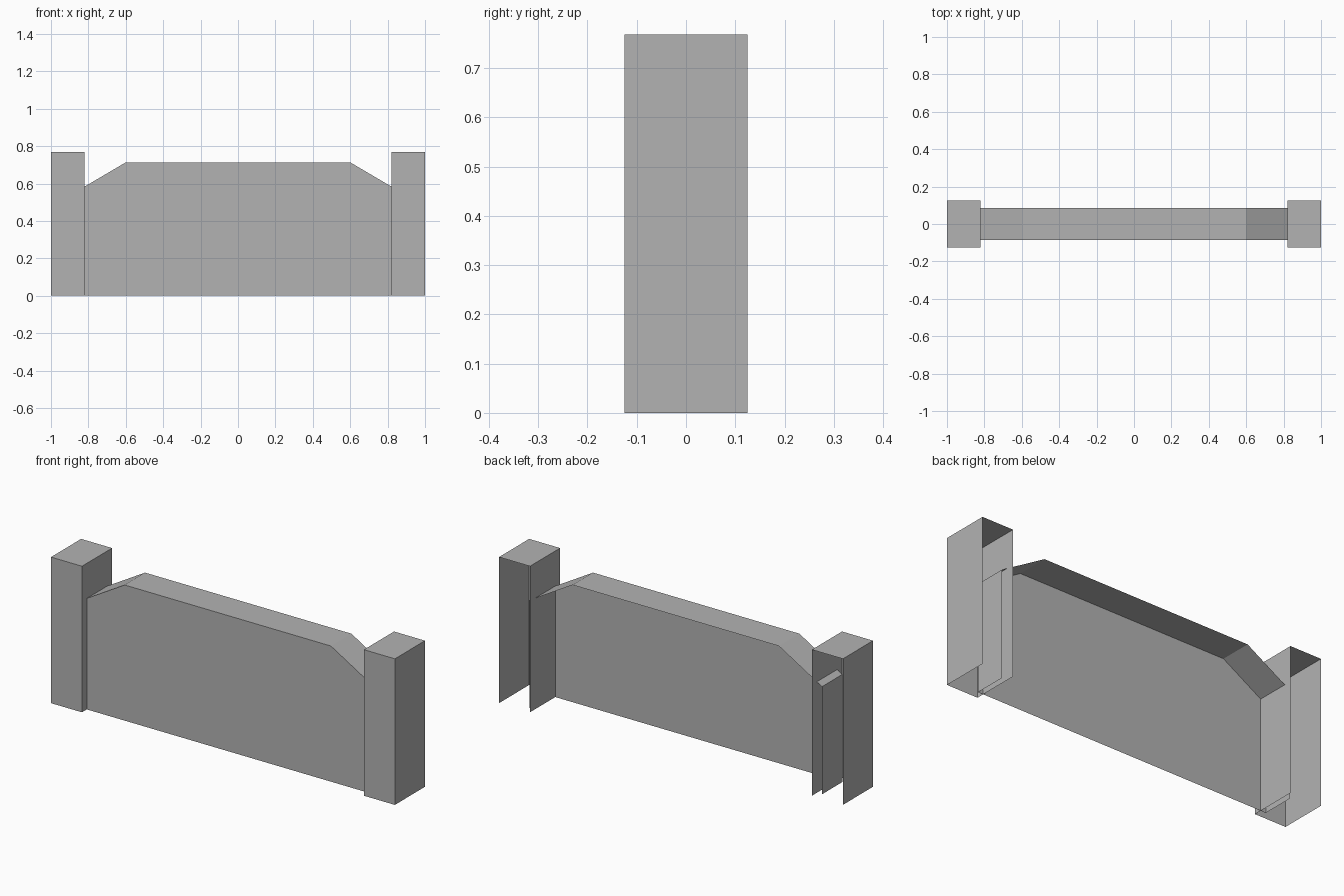
import bpy
import bmesh

cube = bpy.data.objects.get("Cube")
if cube:
    bpy.data.objects.remove(cube, do_unlink=True)

# Single stone colour
stone = bpy.data.materials.new("stone_grey")
stone.use_nodes = True
colour = (0.45, 0.45, 0.45, 1)
stone.diffuse_color = colour
stone.node_tree.nodes["Principled BSDF"].inputs["Base Color"].default_value = colour


def open_shell(name, profile, half_depth):
    """Extrude an x-z profile along y, leaving the back and underside open."""
    bm = bmesh.new()
    front = bm.faces.new([bm.verts.new((x, -half_depth, z)) for x, z in profile])
    extruded = bmesh.ops.extrude_face_region(bm, geom=[front], use_keep_orig=True)["geom"]
    moved = [v for v in extruded if isinstance(v, bmesh.types.BMVert)]
    bmesh.ops.translate(bm, vec=(0, 2 * half_depth, 0), verts=moved)
    bmesh.ops.recalc_face_normals(bm, faces=bm.faces)
    bm.normal_update()
    unseen = [f for f in bm.faces if f.normal.y > 0.9 or f.normal.z < -0.9]
    bmesh.ops.delete(bm, geom=unseen, context="FACES")
    mesh = bpy.data.meshes.new(name)
    bm.to_mesh(mesh)
    bm.free()
    mesh.materials.append(stone)
    obj = bpy.data.objects.new(name, mesh)
    bpy.context.collection.objects.link(obj)
    return obj


# Wall with sloped shoulders, its ends reaching into the pillars
half_wall = [(0.85, 0), (0.85, 0.566), (0.6, 0.713)]
wall = half_wall + [(-x, z) for x, z in reversed(half_wall)]
open_shell("wall_panel", wall, 0.085)

# End pillars
for name, side in (("left_pillar", 1), ("right_pillar", -1)):
    inner, outer = side * 0.82, side
    open_shell(name, [(inner, 0), (outer, 0), (outer, 0.768), (inner, 0.768)], 0.125)
